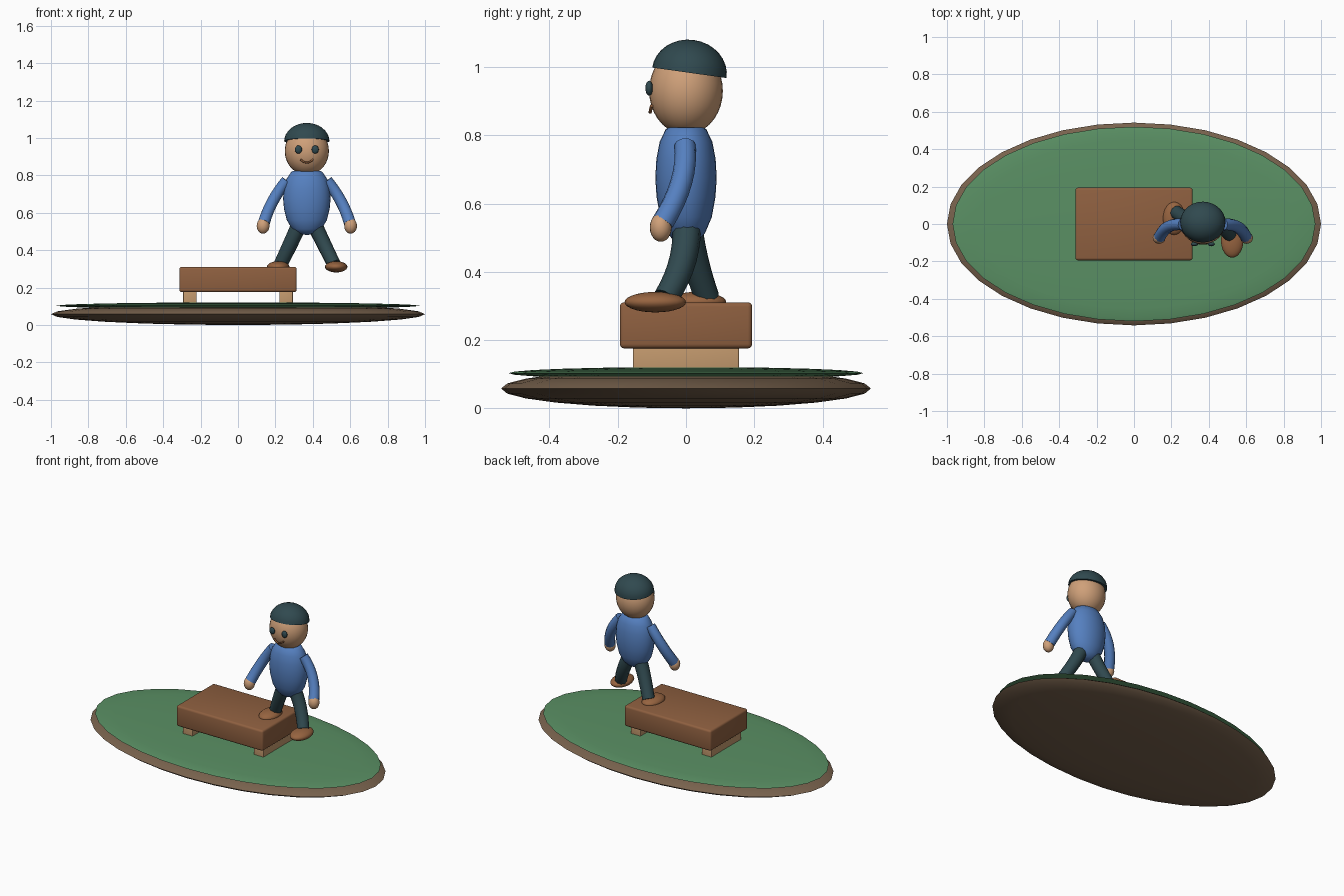
import bpy, bmesh, math
from mathutils import Vector, Matrix

if "Cube" in bpy.data.objects:
    bpy.data.objects.remove(bpy.data.objects["Cube"])


def material(name, hex_code):
    m = bpy.data.materials.new(name)
    rgb = [int(hex_code[i:i + 2], 16) / 255 for i in (0, 2, 4)]
    m.diffuse_color = [c / 12.92 if c < 0.04 else ((c + 0.055) / 1.055) ** 2.4 for c in rgb] + [1]
    m.use_nodes = True
    m.node_tree.nodes["Principled BSDF"].inputs["Base Color"].default_value = m.diffuse_color
    return m


GRASS = material("grass green", "5A9064")
EARTH = material("earth brown", "78624D")
WOOD = material("bench wood", "8F6040")
PALE = material("pale wood", "C49A6E")
SKIN = material("skin", "CFA079")
BLUE = material("shirt blue", "5580C0")
DARK = material("dark teal", "30494F")
SHOE = material("shoe brown", "976440")


def finish(name, bm, mat, angle=50):
    bmesh.ops.recalc_face_normals(bm, faces=bm.faces)
    me = bpy.data.meshes.new(name)
    bm.to_mesh(me)
    bm.free()
    ob = bpy.data.objects.new(name, me)
    bpy.context.collection.objects.link(ob)
    me.materials.append(mat)
    smooth(ob, angle)
    return ob


def smooth(ob, angle):
    bpy.ops.object.select_all(action='DESELECT')
    ob.select_set(True)
    bpy.context.view_layer.objects.active = ob
    bpy.ops.object.shade_smooth_by_angle(angle=math.radians(angle))


def ellipsoid(name, center, radii, mat, segs=24, rings=14, angle=60):
    bm = bmesh.new()
    bmesh.ops.create_uvsphere(bm, u_segments=segs, v_segments=rings, radius=1)
    bm.transform(Matrix.Translation(center) @ Matrix.Diagonal((*radii, 1)))
    return finish(name, bm, mat, angle)


def box(name, center, size, mat, bevel):
    bm = bmesh.new()
    bmesh.ops.create_cube(bm, size=1)
    bm.transform(Matrix.Translation(center) @ Matrix.Diagonal((*size, 1)))
    bmesh.ops.bevel(bm, geom=bm.edges[:], offset=bevel, segments=3, profile=0.5, affect='EDGES')
    return finish(name, bm, mat, 40)


def lathe(name, profile, matrix, mat, segs=28):
    bm = bmesh.new()
    verts = [bm.verts.new((r, 0, z)) for r, z in profile]
    edges = [bm.edges.new(p) for p in zip(verts, verts[1:])]
    bmesh.ops.spin(bm, geom=verts + edges, cent=(0, 0, 0), axis=(0, 0, 1),
                   angle=2 * math.pi, steps=segs)
    bmesh.ops.remove_doubles(bm, verts=bm.verts, dist=1e-4)
    bm.transform(matrix)
    return finish(name, bm, mat)


def tube(name, a, mid, b, r0, r1, mat, steps=8):
    """Capped tube along a smooth arc passing through mid."""
    a, mid, b = Vector(a), Vector(mid), Vector(b)
    ctrl = 2 * mid - (a + b) / 2
    cu = bpy.data.curves.new(name, 'CURVE')
    cu.dimensions = '3D'
    cu.bevel_depth = 1
    cu.bevel_resolution = 3
    cu.use_fill_caps = True
    sp = cu.splines.new('POLY')
    sp.points.add(steps)
    for i, p in enumerate(sp.points):
        t = i / steps
        p.co = (*((1 - t) ** 2 * a + 2 * t * (1 - t) * ctrl + t * t * b), 1)
        p.radius = r0 + (r1 - r0) * t
    ob = bpy.data.objects.new(name, cu)
    bpy.context.collection.objects.link(ob)
    cu.materials.append(mat)
    bpy.ops.object.select_all(action='DESELECT')
    ob.select_set(True)
    bpy.context.view_layer.objects.active = ob
    bpy.ops.object.convert(target='MESH')
    smooth(bpy.context.object, 50)


# Ground: earth lens with a thinner grass lens on top
ellipsoid("earth_base", (0, 0, 0.058), (1, 0.542, 0.058), EARTH, 32, 12, 75)
ellipsoid("grass_top", (0, 0, 0.103), (0.97, 0.52, 0.018), GRASS, 32, 12, 75)

# Bench
box("bench_seat", (0, 0, 0.243), (0.628, 0.388, 0.135), WOOD, 0.013)
for side, label in ((-1, "left"), (1, "right")):
    box("bench_leg_" + label, (side * 0.257, 0, 0.145), (0.072, 0.31, 0.09), PALE, 0.004)

# Torso
CX = 0.368
torso = [(0, .48), (.4, .492), (.62, .513), (.84, .56), (.96, .62), (1, .675),
         (.965, .73), (.86, .78), (.66, .818), (.58, .823), (0, .823)]
lathe("torso", torso, Matrix.Translation((CX, 0, 0)) @ Matrix.Diagonal((.127, .09, 1, 1)), BLUE)

# Head and tilted cap
ellipsoid("head", (CX, 0, 0.93), (0.118, 0.108, 0.128), SKIN, 28, 18)
dome = [(0, 0), (0.96, 0)] + [(math.cos(t), math.sin(t))
                             for t in [i * math.pi / 16 for i in range(9)]]
lathe("cap", dome, Matrix.Translation((CX, 0.010, 0.983)) @ Matrix.Rotation(math.radians(-8), 4, 'X')
      @ Matrix.Diagonal((.121, .11, .097, 1)), DARK)

# Eyes, smile, arms and hands, mirrored about the body centre
for s, label in ((-1, "left"), (1, "right")):
    ellipsoid("eye_" + label, (CX + s * 0.045, -0.108, 0.938), (0.019, 0.011, 0.022), DARK, 16, 10)
    tube("arm_" + label, (CX + s * 0.108, -0.003, 0.772), (CX + s * 0.182, -0.014, 0.662),
         (CX + s * 0.23, -0.068, 0.545), 0.031, 0.033, BLUE)
    ellipsoid("hand_" + label, (CX + s * 0.234, -0.074, 0.53), (0.034, 0.032, 0.042), SKIN, 20, 12)
tube("smile", (CX - 0.034, -0.101, 0.886), (CX, -0.105, 0.868), (CX + 0.034, -0.101, 0.886),
     0.005, 0.005, SHOE)

# Striding legs and shoes: one foot on the bench, one stepping off
tube("leg_left", (0.338, 0.004, 0.56), (0.283, 0.026, 0.44), (0.228, 0.062, 0.325), 0.043, 0.037, DARK)
tube("leg_right", (0.398, 0.0, 0.56), (0.456, -0.008, 0.44), (0.513, -0.058, 0.325), 0.043, 0.037, DARK)
ellipsoid("shoe_left", (0.215, 0.03, 0.311), (0.06, 0.088, 0.03), SHOE)
ellipsoid("shoe_right", (0.525, -0.09, 0.311), (0.06, 0.09, 0.03), SHOE)
